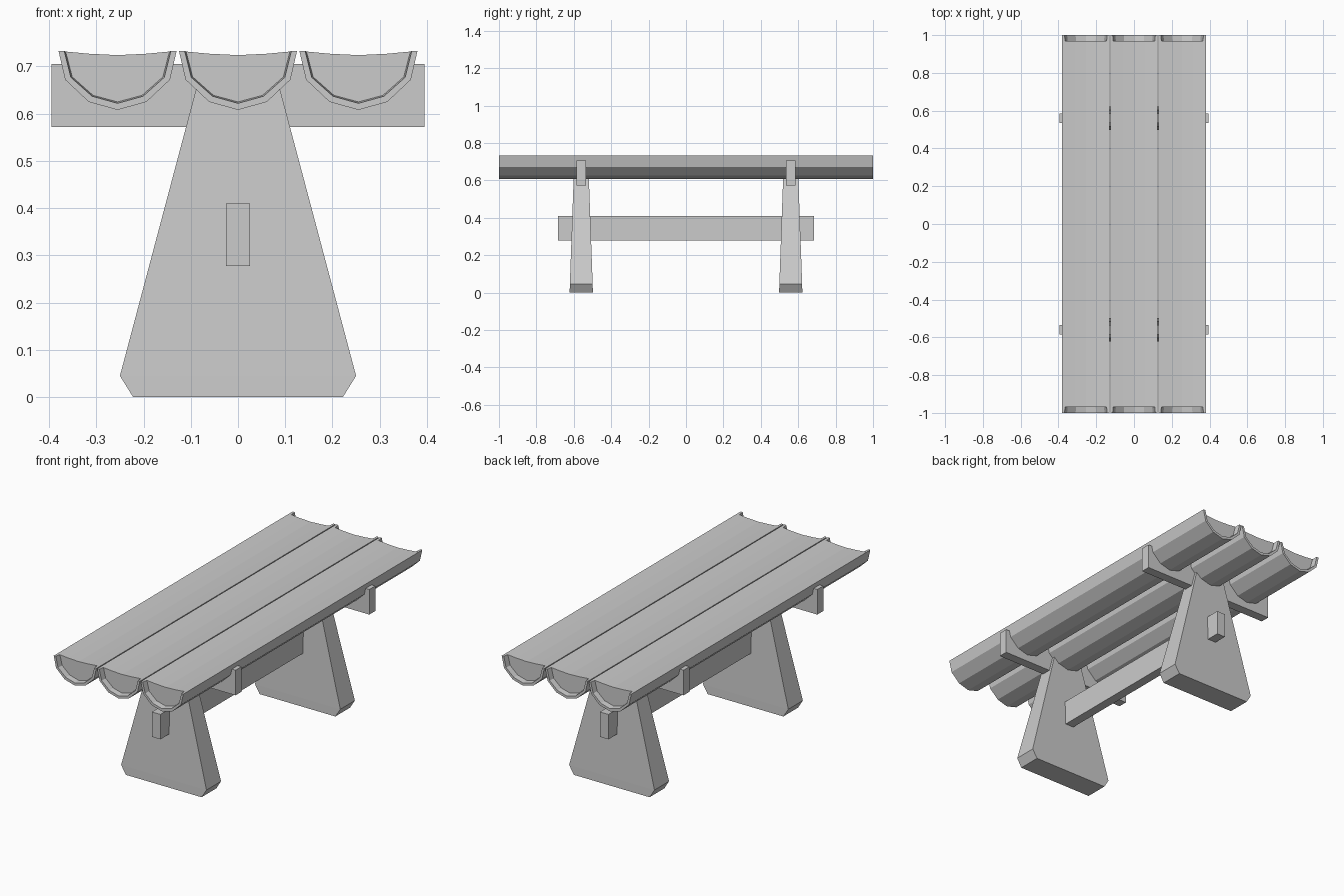
import bpy, bmesh

cube = bpy.data.objects.get("Cube")
if cube:
    bpy.data.objects.remove(cube, do_unlink=True)

wood = bpy.data.materials.new("grey_wood")
wood.use_nodes = True
GREY = (0.6, 0.6, 0.6, 1)
wood.diffuse_color = GREY
wood.node_tree.nodes["Principled BSDF"].inputs["Base Color"].default_value = GREY


def loft(name, rings, cap=True):
    """Skin a row of equal-length rings of points into one solid."""
    bm = bmesh.new()
    loops = [[bm.verts.new(p) for p in ring] for ring in rings]
    n = len(loops[0])
    for a, b in zip(loops, loops[1:]):
        for i in range(n):
            j = (i + 1) % n
            bm.faces.new((a[i], a[j], b[j], b[i]))
    if cap:
        bm.faces.new(loops[0])
        bm.faces.new(loops[-1])
    bmesh.ops.recalc_face_normals(bm, faces=bm.faces)
    mesh = bpy.data.meshes.new(name)
    bm.to_mesh(mesh)
    bm.free()
    mesh.materials.append(wood)
    obj = bpy.data.objects.new(name, mesh)
    bpy.context.collection.objects.link(obj)
    return obj


def box(name, x, y0, y1, z0, z1):
    corners = [(-x, z0), (x, z0), (x, z1), (-x, z1)]
    return loft(name, [[(px, y, pz) for px, pz in corners] for y in (y0, y1)])


def mirrored(half):
    """Complete a half profile whose last point lies on the centre line."""
    return [(-x, z) for x, z in half] + [(x, z) for x, z in half[-2::-1]]


# Half-log cross-sections: bark outside, rim inside, dished top
bark = mirrored([(0.125, 0.733), (0.111, 0.672), (0.061, 0.625), (0, 0.608)])
rim = mirrored([(0.113, 0.733), (0.099, 0.677), (0.054, 0.637), (0, 0.622)])
core = mirrored([(0.110, 0.732), (0.096, 0.678), (0.052, 0.639), (0, 0.625)])
dish = [(0.061, 0.727), (0, 0.724), (-0.061, 0.727)]
END, INNER = 1.0, 0.97


def at(section, cx, y):
    return [(cx + x, y, z) for x, z in section]


for label, cx in (("right", -0.255), ("middle", 0), ("left", 0.255)):
    # Log body between the recessed ends
    loft(f"{label}_half_log", [at(bark + dish, cx, y) for y in (-INNER, INNER)])
    # Raised bark rim at each end, open at the top
    for end, s in (("front", -1), ("back", 1)):
        loft(f"{label}_{end}_bark_rim",
             [at(bark + core[::-1], cx, s * INNER), at(bark + rim[::-1], cx, s * END)])

# Trestles: tapered leg slab and cross beam
LEG_Y = 0.56
for end, s in (("front", -1), ("back", 1)):
    outline = [(0.222, 0, 0.062), (0.25, 0.045, 0.061), (0.08, 0.685, 0.038)]
    rings = []
    for x, z, d in outline:
        y = s * LEG_Y
        rings.append([(-x, y - d, z), (x, y - d, z), (x, y + d, z), (-x, y + d, z)])
    loft(f"{end}_leg", rings)
    box(f"{end}_cross_beam", 0.395, s * LEG_Y - 0.025, s * LEG_Y + 0.025, 0.572, 0.705)

# Long stretcher through both legs
box("stretcher", 0.025, -0.685, 0.685, 0.278, 0.41)
